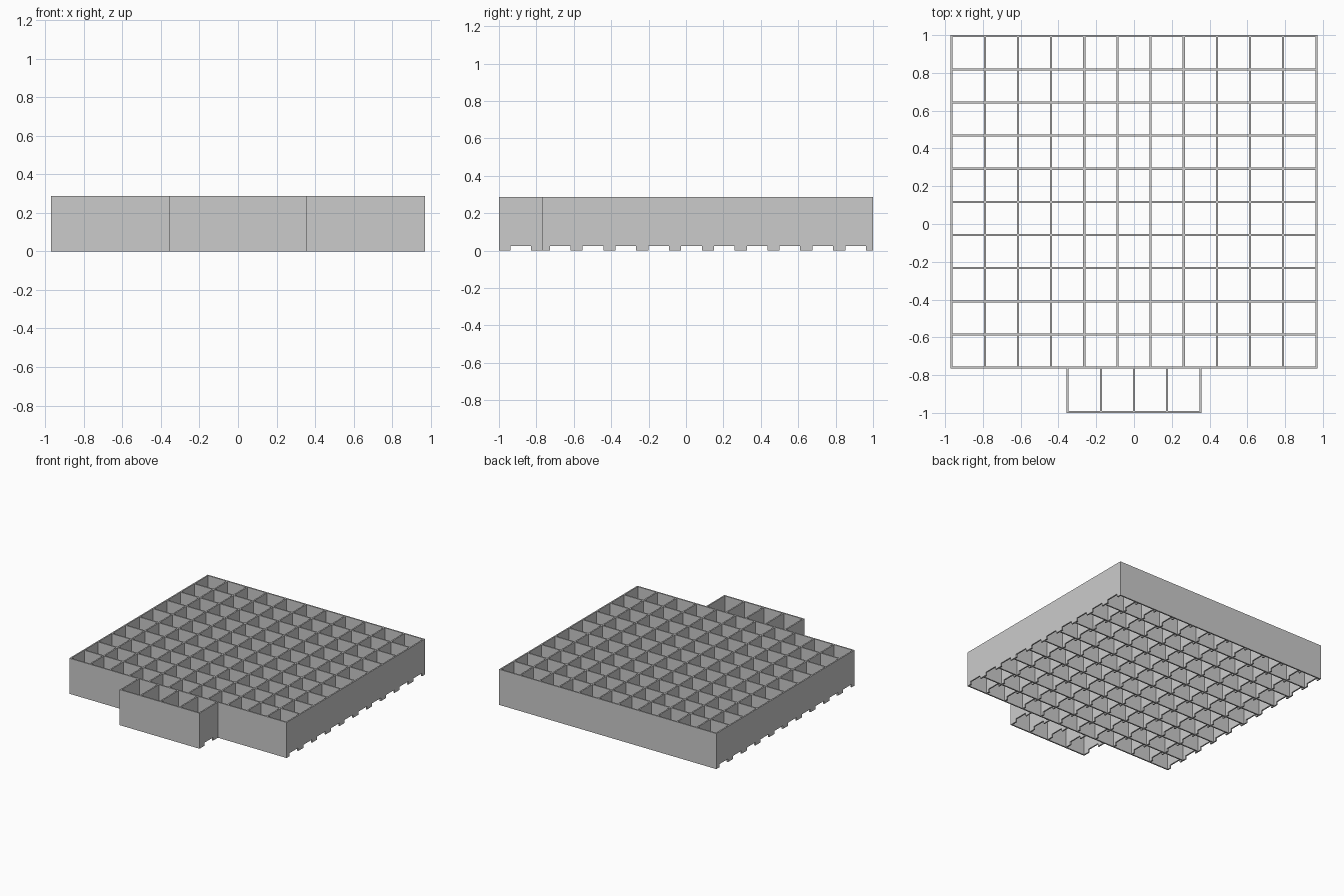
import bpy
import bmesh
from mathutils import Matrix, Vector

cube = bpy.data.objects.get("Cube")
if cube:
    bpy.data.objects.remove(cube, do_unlink=True)

PITCH, WALL, HEIGHT = 0.1755, 0.011, 0.287
COLS, ROWS, FRONT_COLS = 11, 10, 4
NOTCH_W, NOTCH_H = 0.11, 0.025

half_w = (COLS * PITCH + WALL) / 2
half_front = (FRONT_COLS * PITCH + WALL) / 2
step_y = 1 - ROWS * PITCH - WALL      # front face of the main tray

grey = bpy.data.materials.new("plain grey")
grey.use_nodes = True
COLOUR = (0.6, 0.6, 0.6, 1)
grey.diffuse_color = COLOUR
grey.node_tree.nodes["Principled BSDF"].inputs["Base Color"].default_value = COLOUR


def make_object(name, bm):
    mesh = bpy.data.meshes.new(name)
    bmesh.ops.recalc_face_normals(bm, faces=bm.faces)
    bm.to_mesh(mesh)
    bm.free()
    mesh.materials.append(grey)
    obj = bpy.data.objects.new(name, mesh)
    bpy.context.collection.objects.link(obj)
    return obj


def add_box(bm, low, high):
    low, high = Vector(low), Vector(high)
    place = Matrix.Translation((low + high) / 2) @ Matrix.Diagonal((*(high - low), 1))
    bmesh.ops.create_cube(bm, size=1, matrix=place)


def cut(target, name, bm):
    cutter = make_object(name, bm)
    cutter.hide_render = True
    mod = target.modifiers.new(name, 'BOOLEAN')
    mod.operation, mod.solver, mod.object = 'DIFFERENCE', 'EXACT', cutter
    bpy.context.view_layer.objects.active = target
    bpy.ops.object.modifier_apply(modifier=name)
    bpy.data.objects.remove(cutter, do_unlink=True)


# Solid block: wide tray with a narrow front extension
right_side = [(half_w, 1), (half_w, step_y), (half_front, step_y), (half_front, -1)]
outline = right_side + [(-x, y) for x, y in reversed(right_side)]
bm = bmesh.new()
base = bm.faces.new([bm.verts.new((x, y, 0)) for x, y in outline])
top = bmesh.ops.extrude_face_region(bm, geom=[base])
bmesh.ops.translate(bm, vec=(0, 0, HEIGHT),
                    verts=[v for v in top["geom"] if isinstance(v, bmesh.types.BMVert)])
grid = make_object("compartment_grid", bm)

# Open cells through the full height
bm = bmesh.new()


def add_cell_row(count, y0, y1):
    for i in range(count):
        x = (i - count / 2) * PITCH + WALL / 2
        add_box(bm, (x, y0, -0.1), (x + PITCH - WALL, y1, HEIGHT + 0.1))


row_centres = [1 - WALL / 2 - (j + 0.5) * PITCH for j in range(ROWS)]
for y in row_centres:
    add_cell_row(COLS, y - (PITCH - WALL) / 2, y + (PITCH - WALL) / 2)
add_cell_row(FRONT_COLS, WALL - 1, step_y)
cut(grid, "cells", bm)

# Notches under the walls that run front to back
bm = bmesh.new()
front_centre = (step_y - 1) / 2
for y in row_centres + [front_centre]:
    add_box(bm, (-1.1, y - NOTCH_W / 2, -0.1), (1.1, y + NOTCH_W / 2, NOTCH_H))
cut(grid, "notches", bm)
